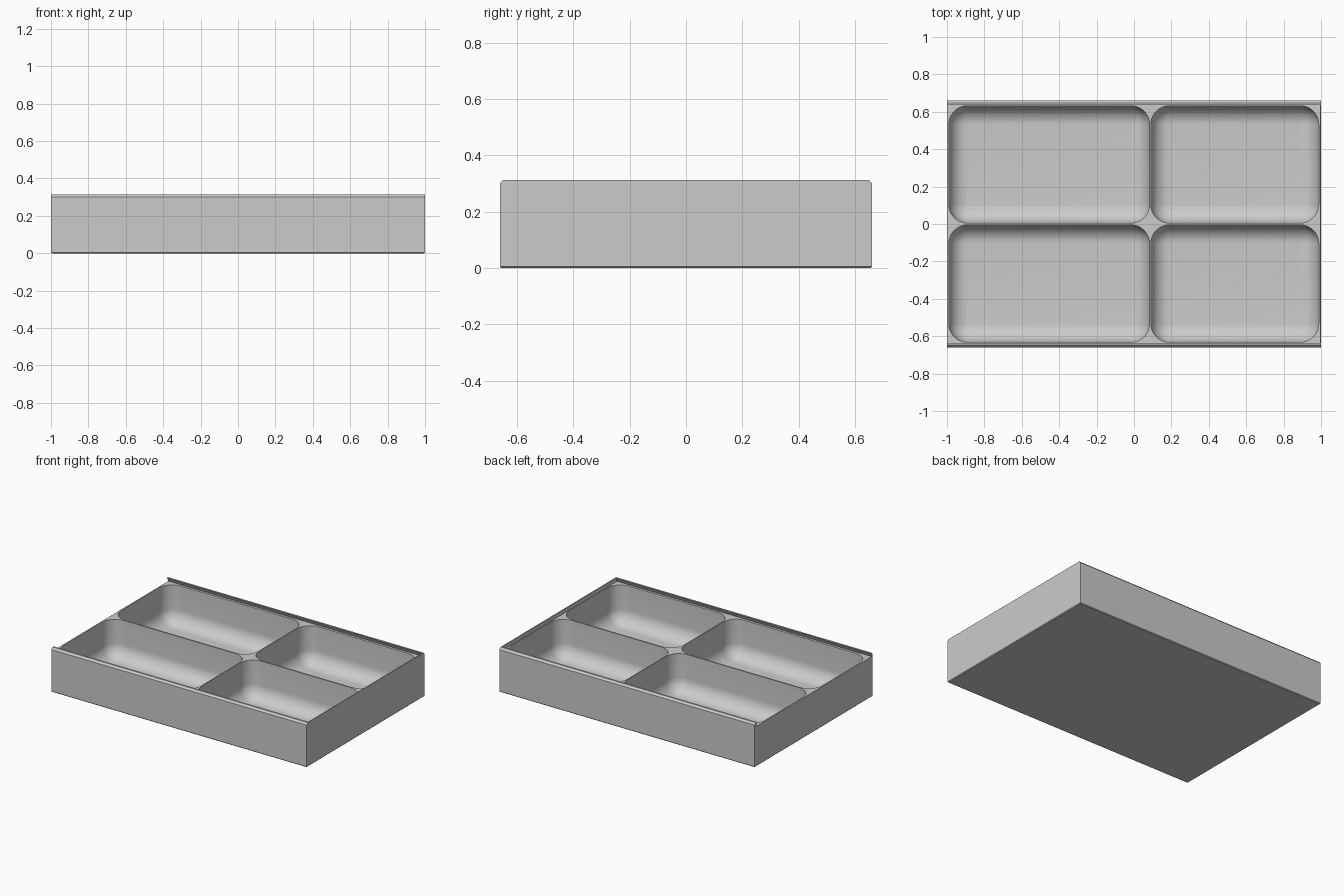
import bpy, bmesh, math

if "Cube" in bpy.data.objects:
    bpy.data.objects.remove(bpy.data.objects["Cube"])

grey = bpy.data.materials.new("light grey plastic")
grey.diffuse_color = (0.6, 0.6, 0.6, 1)
grey.use_nodes = True
grey.node_tree.nodes["Principled BSDF"].inputs["Base Color"].default_value = grey.diffuse_color


def loft(name, rings):
    """Closed solid skinned through equal-length rings of points, bottom to top."""
    bm = bmesh.new()
    loops = [[bm.verts.new(p) for p in ring] for ring in rings]
    n = len(loops[0])
    for a, b in zip(loops, loops[1:]):
        for i in range(n):
            j = (i + 1) % n
            bm.faces.new((a[i], a[j], b[j], b[i]))
    bm.faces.new(loops[0][::-1])
    bm.faces.new(loops[-1])
    bmesh.ops.remove_doubles(bm, verts=bm.verts, dist=1e-5)
    bmesh.ops.recalc_face_normals(bm, faces=bm.faces)
    mesh = bpy.data.meshes.new(name)
    bm.to_mesh(mesh)
    bm.free()
    mesh.materials.append(grey)
    ob = bpy.data.objects.new(name, mesh)
    bpy.context.collection.objects.link(ob)
    return ob


def rect(x0, x1, y, z):
    return [(x0, -y, z), (x1, -y, z), (x1, y, z), (x0, y, z)]


def round_rect(x0, x1, y0, y1, r, z, seg=10):
    pts = []
    corners = ((x1 - r, y1 - r), (x0 + r, y1 - r), (x0 + r, y0 + r), (x1 - r, y0 + r))
    for k, (cx, cy) in enumerate(corners):
        for s in range(seg + 1):
            a = math.pi / 2 * (k + s / seg)
            pts.append((cx + r * math.cos(a), cy + r * math.sin(a), z))
    return pts


def pocket(name, x0, x1, y0, y1, floor=0.015, r=0.1, seg=10):
    """Compartment cutter: rounded corners and a rounded bottom edge."""
    rings = []
    for s in range(seg + 1):
        a = math.pi / 2 * (1 - s / seg)
        d = r * (1 - math.cos(a))
        rings.append(round_rect(x0 + d, x1 - d, y0 + d, y1 - d,
                                max(r - d, 1e-7), floor + r - r * math.sin(a)))
    rings.append(round_rect(x0, x1, y0, y1, r, 0.4))
    return loft(name, rings)


# tray body: small bottom bevel, chamfered long top edges
tray = loft("tray", [rect(-0.995, 0.995, 0.655, 0), rect(-1, 1, 0.66, 0.005),
                     rect(-1, 1, 0.66, 0.3), rect(-1, 1, 0.648, 0.313)])

# dovetail slot for a sliding lid, open at the left end
cutters = [loft("lid_slot_cutter", [rect(-1.1, 0.994, 0.649, 0.285),
                                    rect(-1.1, 0.994, 0.631, 0.321)])]

# four compartments
for x0, x1 in ((-0.99, 0.083), (0.09, 0.988)):
    for y0, y1 in ((0.005, 0.632), (-0.632, -0.005)):
        cutters.append(pocket("compartment_cutter", x0, x1, y0, y1))

bpy.context.view_layer.objects.active = tray
for c in cutters:
    mod = tray.modifiers.new("cut", 'BOOLEAN')
    mod.operation = 'DIFFERENCE'
    mod.solver = 'EXACT'
    mod.object = c
    bpy.ops.object.modifier_apply(modifier=mod.name)
    bpy.data.objects.remove(c)

# smooth pockets, crisp edges
bpy.ops.object.select_all(action='DESELECT')
tray.select_set(True)
bpy.ops.object.shade_smooth_by_angle(angle=math.radians(30))
